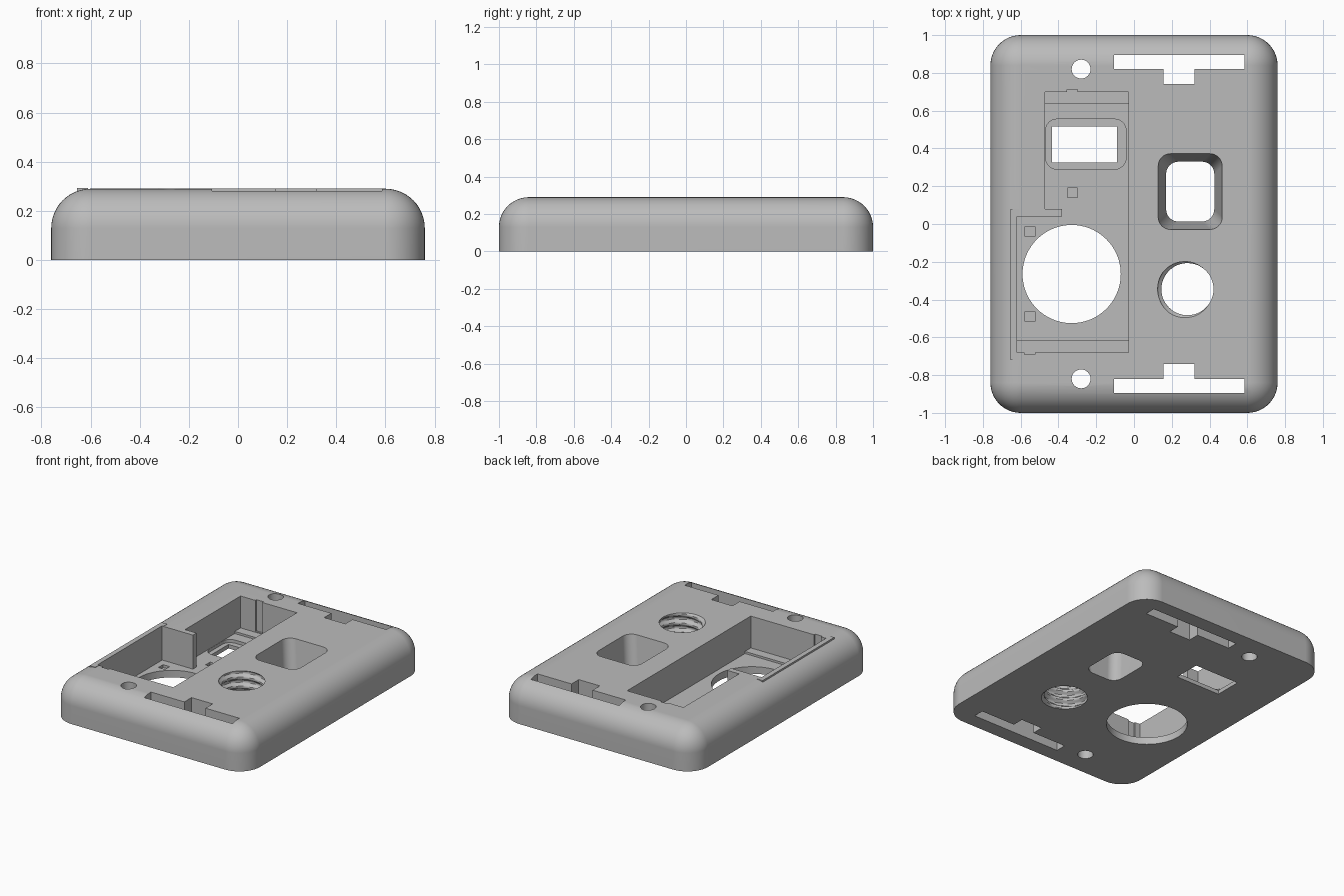
import bpy, bmesh, math
from math import cos, sin, pi, tau

if "Cube" in bpy.data.objects:
    bpy.data.objects.remove(bpy.data.objects["Cube"])

HEIGHT = 0.29
FLOOR = 0.05
OVER = 0.35      # cutters reach above the body
UNDER = -0.05    # and below it


def to_object(name, bm):
    bmesh.ops.recalc_face_normals(bm, faces=bm.faces)
    mesh = bpy.data.meshes.new(name)
    bm.to_mesh(mesh)
    bm.free()
    obj = bpy.data.objects.new(name, mesh)
    bpy.context.scene.collection.objects.link(obj)
    return obj


def loft(name, sections):
    """Closed solid through rings of (x, y, z) points of equal length."""
    bm = bmesh.new()
    rings = [[bm.verts.new(p) for p in s] for s in sections]
    n = len(rings[0])
    for a, b in zip(rings, rings[1:]):
        for i in range(n):
            j = (i + 1) % n
            bm.faces.new((a[i], a[j], b[j], b[i]))
    bm.faces.new(rings[0][::-1])
    bm.faces.new(rings[-1])
    return to_object(name, bm)


def prism(name, outline, z0, z1):
    return loft(name, [[(x, y, z) for x, y in outline] for z in (z0, z1)])


def box(name, x0, x1, y0, y1, z0, z1):
    return prism(name, [(x0, y0), (x1, y0), (x1, y1), (x0, y1)], z0, z1)


def circle(cx, cy, r, n):
    return [(cx + r * cos(tau * i / n), cy + r * sin(tau * i / n)) for i in range(n)]


def rounded_rect(x0, x1, y0, y1, r, steps=8):
    corners = [(x1 - r, y1 - r), (x0 + r, y1 - r), (x0 + r, y0 + r), (x1 - r, y0 + r)]
    return [(cx + r * cos(pi / 2 * (q + k / steps)), cy + r * sin(pi / 2 * (q + k / steps)))
            for q, (cx, cy) in enumerate(corners) for k in range(steps + 1)]


def combine(target, tool, operation="DIFFERENCE"):
    mod = target.modifiers.new(tool.name, "BOOLEAN")
    mod.operation = operation
    mod.solver = "EXACT"
    mod.object = tool
    bpy.ops.object.select_all(action="DESELECT")
    bpy.context.view_layer.objects.active = target
    target.select_set(True)
    bpy.ops.object.modifier_apply(modifier=mod.name)
    bpy.data.objects.remove(tool)


# Rounded body: sides and top edges share one fillet radius
bm = bmesh.new()
bmesh.ops.create_cube(bm, size=1)
for v in bm.verts:
    v.co = (v.co.x * 1.52, v.co.y * 2, (v.co.z + 0.5) * HEIGHT)
edges = [e for e in bm.edges if max(v.co.z for v in e.verts) > 0.1]
bmesh.ops.bevel(bm, geom=edges, offset=0.16, segments=12, profile=0.5, affect="EDGES")
body = to_object("enclosure_body", bm)

# Thin rib that closes the pocket where the rounded edge drops away
combine(body, box("pocket_rib", -0.655, -0.61, -0.72, 0.08, 0.1, 0.292), "UNION")

# Open pocket, with a short divider tab between its two bays
pocket = [(-0.62, -0.68), (-0.03, -0.68), (-0.03, 0.70), (-0.47, 0.70),
          (-0.47, 0.08), (-0.38, 0.08), (-0.38, 0.04), (-0.62, 0.04)]
combine(body, prism("pocket_cut", pocket, FLOOR, OVER))

# Raised floor strips at both pocket ends
combine(body, box("back_strip", -0.5, -0.01, 0.635, 0.73, 0.02, 0.065), "UNION")
combine(body, box("front_strip", -0.64, -0.01, -0.71, -0.615, 0.02, 0.065), "UNION")

# Grooves in the pocket end walls
combine(body, box("back_groove", -0.355, -0.3, 0.6, 0.713, 0.07, OVER))
combine(body, box("front_groove", -0.58, -0.525, -0.692, -0.6, 0.07, OVER))

# Large round opening, and window with a recessed frame
combine(body, prism("round_opening", circle(-0.33, -0.265, 0.26, 72), UNDER, 0.15))
combine(body, prism("window_recess", rounded_rect(-0.468, -0.042, 0.29, 0.555, 0.06), 0.028, 0.15))
combine(body, box("window_cut", -0.435, -0.09, 0.325, 0.515, UNDER, 0.15))

# Small square sockets in the pocket floor
for x, y in ((-0.325, 0.165), (-0.55, -0.04), (-0.55, -0.49)):
    combine(body, box("socket_cut", x - 0.026, x + 0.026, y - 0.026, y + 0.026, 0.03, 0.15))

# Mounting holes and T-shaped slots, mirrored front to back
for side in (-1, 1):
    combine(body, prism("screw_hole", circle(-0.28, side * 0.82, 0.05, 32), UNDER, OVER))
    slot = [(-0.105, 0.895), (-0.105, 0.82), (0.155, 0.82), (0.155, 0.74),
            (0.32, 0.74), (0.32, 0.82), (0.585, 0.82), (0.585, 0.895)]
    combine(body, prism("slot_cut", [(x, side * y) for x, y in slot], UNDER, OVER))

# Tapered button well, narrower at the bottom
well = []
for z in (UNDER, OVER):
    grow = 0.042 * z / HEIGHT
    ring = rounded_rect(0.17 - grow, 0.425 + grow, 0.013 - grow, 0.33 + grow, 0.065)
    well.append([(x, y, z) for x, y in ring])
combine(body, loft("button_well", well))

# Threaded hole: the radius follows a helical trapezoid wave
PITCH = 0.064
rows = []
for k in range(62):
    z = -0.03 + k * PITCH / 11
    ring = []
    for i in range(48):
        a = tau * i / 48
        wave = abs(((z / PITCH - i / 48) % 1) * 2 - 1)
        r = 0.138 + 0.02 * min(1, max(0, wave * 2 - 0.5))
        ring.append((0.283 + r * cos(a), -0.345 + r * sin(a), z))
    rows.append(ring)
combine(body, loft("threaded_hole", rows))

# Single matte grey
grey = bpy.data.materials.new("light_grey")
grey.use_nodes = True
colour = (0.5, 0.5, 0.5, 1)
grey.diffuse_color = colour
grey.node_tree.nodes["Principled BSDF"].inputs["Base Color"].default_value = colour
body.data.materials.clear()
body.data.materials.append(grey)

bpy.ops.object.shade_smooth_by_angle(angle=math.radians(30))
body.modifiers.new("even_normals", "WEIGHTED_NORMAL").keep_sharp = True
